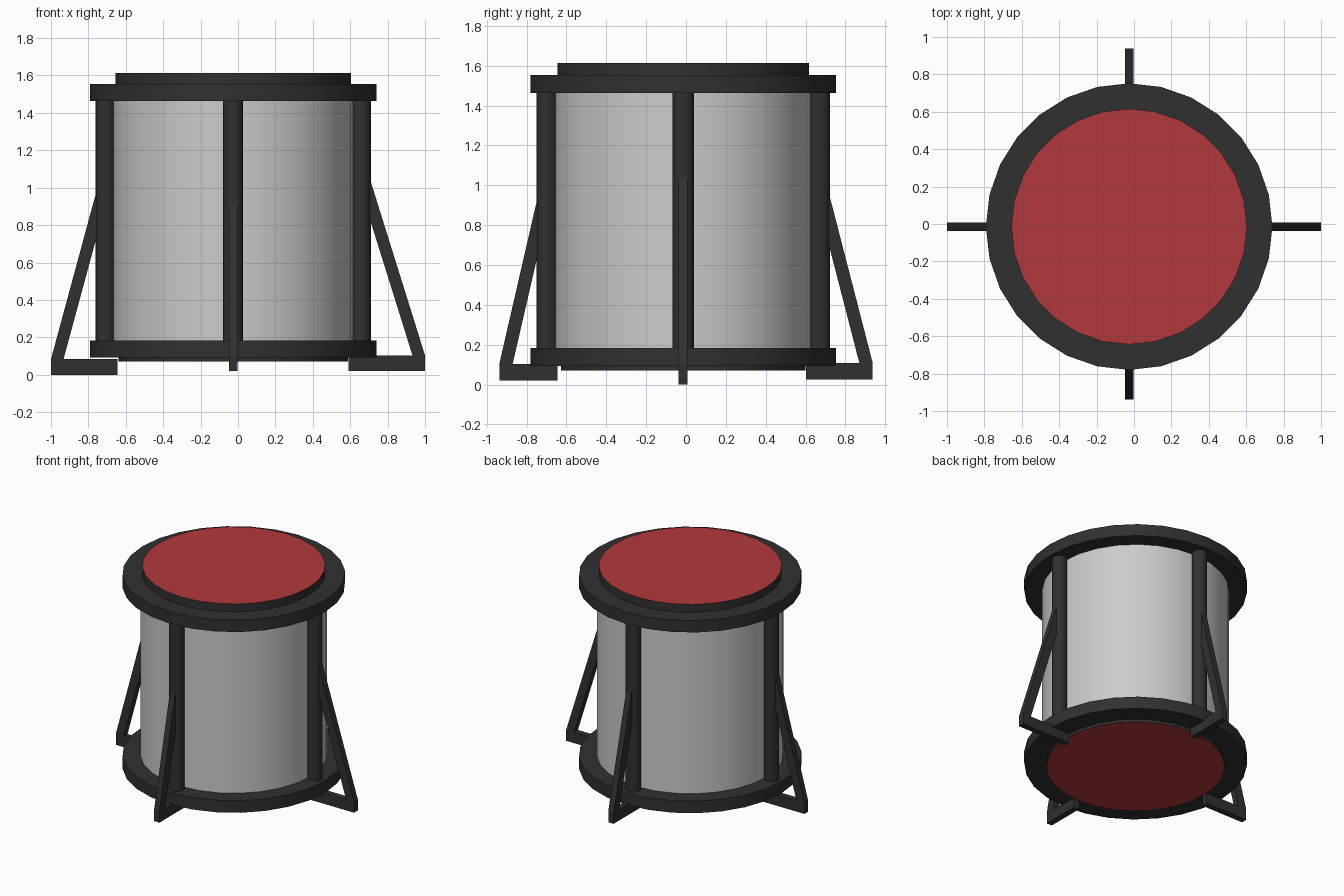
import bpy, bmesh
from math import cos, sin, pi
from mathutils import Vector

if "Cube" in bpy.data.objects:
    bpy.data.objects.remove(bpy.data.objects["Cube"])

CX, CY = -0.026, -0.014     # drum axis
SEG = 28


def material(name, rgb):
    m = bpy.data.materials.new(name)
    m.diffuse_color = (*rgb, 1)
    m.use_nodes = True
    m.node_tree.nodes["Principled BSDF"].inputs["Base Color"].default_value = m.diffuse_color
    return m


DARK = material("dark_metal", (0.03, 0.03, 0.03))
RED = material("red_skin", (0.45, 0.04, 0.045))


def finish(bm, name, mat=None, smooth=True):
    bmesh.ops.recalc_face_normals(bm, faces=bm.faces)
    me = bpy.data.meshes.new(name)
    bm.to_mesh(me)
    bm.free()
    ob = bpy.data.objects.new(name, me)
    bpy.context.collection.objects.link(ob)
    if mat:
        me.materials.append(mat)
    if smooth:
        bpy.ops.object.select_all(action='DESELECT')
        ob.select_set(True)
        bpy.context.view_layer.objects.active = ob
        bpy.ops.object.shade_smooth_by_angle()
    return ob


def lathe(name, profile, mat=None, closed=False, x=CX, y=CY, seg=SEG):
    """Revolve (radius, z) points around a vertical axis."""
    bm = bmesh.new()
    loops = [[bm.verts.new((x + r * cos(2 * pi * i / seg), y + r * sin(2 * pi * i / seg), z))
              for i in range(seg)] for r, z in profile]
    pairs = list(zip(loops, loops[1:]))
    if closed:
        pairs.append((loops[-1], loops[0]))
    for a, b in pairs:
        for i in range(seg):
            j = (i + 1) % seg
            bm.faces.new((a[i], a[j], b[j], b[i]))
    return finish(bm, name, mat)


def disc(name, r, z, up):
    bm = bmesh.new()
    bmesh.ops.create_circle(bm, cap_ends=True, segments=SEG, radius=r)
    for v in bm.verts:
        # rotate a quarter turn so corners match the lathed rims
        v.co = (CX + v.co.y, CY - v.co.x, z)
    bm.normal_update()
    if (list(bm.faces)[0].normal.z > 0) != up:
        bmesh.ops.reverse_faces(bm, faces=bm.faces)
    me = bpy.data.meshes.new(name)
    bm.to_mesh(me)
    bm.free()
    me.materials.append(RED)
    bpy.context.collection.objects.link(bpy.data.objects.new(name, me))


# shell
lathe("shell", [(0.643, 0.12), (0.643, 1.52)])

# hoops
for name, z0, z1 in (("lower_hoop", 0.093, 0.184), ("upper_hoop", 1.464, 1.554)):
    lathe(name, [(0.6, z0), (0.766, z0), (0.766, z1), (0.6, z1)], DARK, closed=True)

# raised rims and drum skins
lathe("upper_rim", [(0.63, 1.54), (0.63, 1.614)], DARK)
disc("upper_skin", 0.63, 1.614, True)
lathe("lower_rim", [(0.614, 0.11), (0.614, 0.072)], DARK)
disc("lower_skin", 0.614, 0.072, False)

# per side: direction, foot tip radius, foot bottom z, foot inner radius, height where strut meets post
SIDES = {
    "left": ((-1, 0), 0.974, 0.0, 0.618, 0.965),
    "right": ((1, 0), 1.026, 0.02, 0.617, 1.035),
    "front": ((0, -1), 0.923, 0.02, 0.632, 0.92),
    "back": ((0, 1), 0.951, 0.025, 0.615, 0.945),
}

for side, ((dx, dy), tip, z0, inner, zt) in SIDES.items():
    # tension post
    lathe(side + "_post", [(0.053, 0.15), (0.053, 1.5)], DARK,
          x=CX + 0.683 * dx, y=CY + 0.683 * dy, seg=16)

    # foot and slanted strut as one bent bar
    z1 = z0 + 0.083
    slope = (tip - 0.735) / (zt - z1)
    end = 0.69
    outer_top = z1 + (tip - end) / slope
    inner_top = z1 + (tip - 0.067 - end) / slope
    outline = [(inner, z0), (tip, z0), (tip, z1), (end, outer_top),
               (end, inner_top), (tip - 0.067, z1), (inner, z1)]
    bm = bmesh.new()
    across = Vector((-dy, dx, 0)) * 0.0225
    verts = [bm.verts.new(Vector((CX + r * dx, CY + r * dy, z)) - across) for r, z in outline]
    face = bm.faces.new(verts)
    ext = bmesh.ops.extrude_face_region(bm, geom=[face], use_keep_orig=True)
    moved = [g for g in ext["geom"] if isinstance(g, bmesh.types.BMVert)]
    bmesh.ops.translate(bm, verts=moved, vec=across * 2)
    finish(bm, side + "_leg", DARK, smooth=False)
